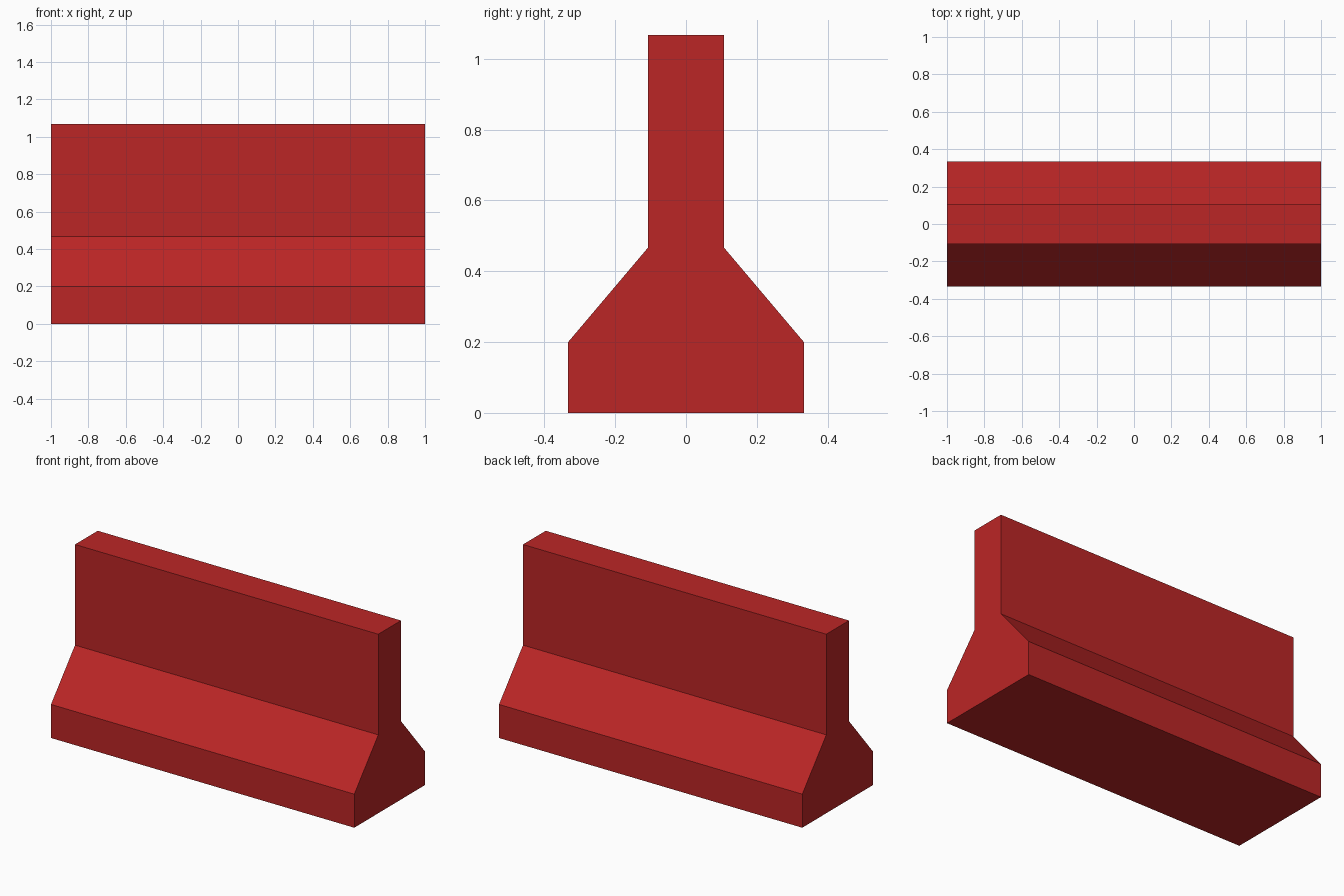
import bpy
import bmesh

cube = bpy.data.objects.get("Cube")
if cube:
    bpy.data.objects.remove(cube, do_unlink=True)

# Red paint
red = bpy.data.materials.new("barrier_red")
red.use_nodes = True
color = (0.5, 0.019, 0.019, 1)
red.diffuse_color = color
red.node_tree.nodes["Principled BSDF"].inputs["Base Color"].default_value = color

# Half profile (y, z) from foot to top, mirrored into a closed cross-section
half = [(0.333, 0), (0.333, 0.2), (0.107, 0.467), (0.107, 1.067)]
section = half + [(-y, z) for y, z in reversed(half)]

# Barrier wall: cross-section extruded along x
bm = bmesh.new()
end = bm.faces.new([bm.verts.new((-1, y, z)) for y, z in section])
extruded = bmesh.ops.extrude_face_region(bm, geom=[end], use_keep_orig=True)
verts = [v for v in extruded["geom"] if isinstance(v, bmesh.types.BMVert)]
bmesh.ops.translate(bm, verts=verts, vec=(2, 0, 0))
bmesh.ops.recalc_face_normals(bm, faces=bm.faces)

mesh = bpy.data.meshes.new("barrier_wall")
bm.to_mesh(mesh)
bm.free()
mesh.materials.append(red)
barrier = bpy.data.objects.new("barrier_wall", mesh)
bpy.context.collection.objects.link(barrier)
